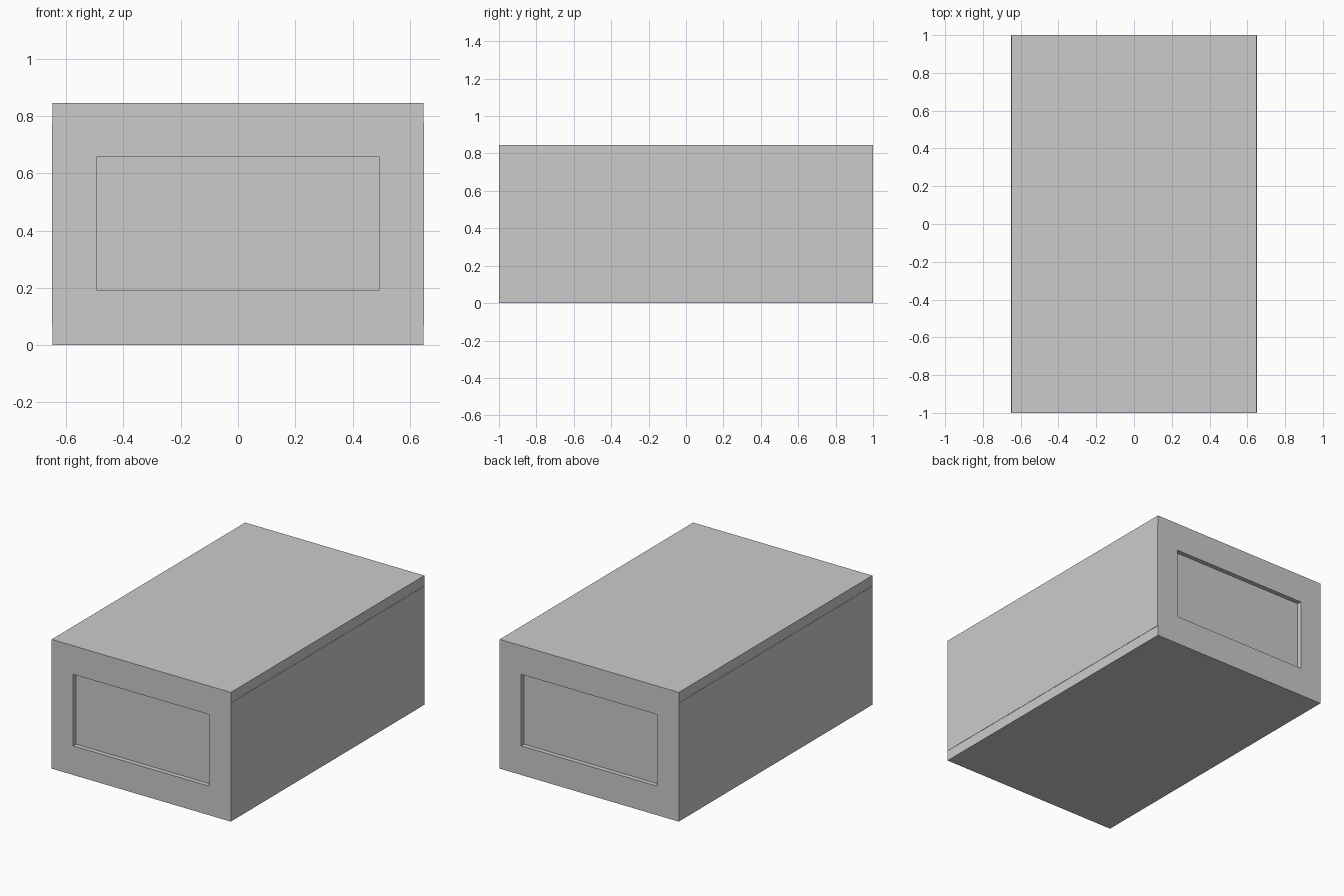
import bpy, bmesh

if "Cube" in bpy.data.objects:
    bpy.data.objects.remove(bpy.data.objects["Cube"])

W, L, H = 1.30, 2.00, 0.845      # overall size
RW, Z0, Z1, D = 0.492, 0.19, 0.658, 0.03   # end recess: half width, bottom, top, depth
LIP = 0.002                      # side panels stand very slightly proud


def box(name, lo, hi):
    bm = bmesh.new()
    bmesh.ops.create_cube(bm, size=1)
    for v in bm.verts:
        v.co = [(a + b) / 2 + c * (b - a) for a, b, c in zip(lo, hi, v.co)]
    me = bpy.data.meshes.new(name)
    bm.to_mesh(me)
    bm.free()
    ob = bpy.data.objects.new(name, me)
    bpy.context.collection.objects.link(ob)
    return ob


# main body
hw = W / 2 - LIP
body = box("case_body", (-hw, -L / 2, 0), (hw, L / 2, H))

# sunken rectangular panels at both ends, made by inset and push
bm = bmesh.new()
bm.from_mesh(body.data)
bm.faces.ensure_lookup_table()
for s in (-1, 1):
    face = next(f for f in bm.faces if f.normal.y * s > 0.9)
    bmesh.ops.inset_individual(bm, faces=[face], thickness=0.1)
    for v in face.verts:
        v.co.x = RW if v.co.x > 0 else -RW
        v.co.z = Z1 if v.co.z > H / 2 else Z0
    inner = bmesh.ops.inset_individual(bm, faces=[face], thickness=0.0)
    for v in face.verts:
        v.co.y -= s * D
bmesh.ops.recalc_face_normals(bm, faces=bm.faces[:])
bm.to_mesh(body.data)
bm.free()

# thin side panels between the top and bottom bands
for s, name in ((-1, "left_side_panel"), (1, "right_side_panel")):
    xs = sorted((s * (hw - 0.01), s * W / 2))
    box(name, (xs[0], -L / 2 + 0.001, 0.068), (xs[1], L / 2 - 0.001, 0.777))
